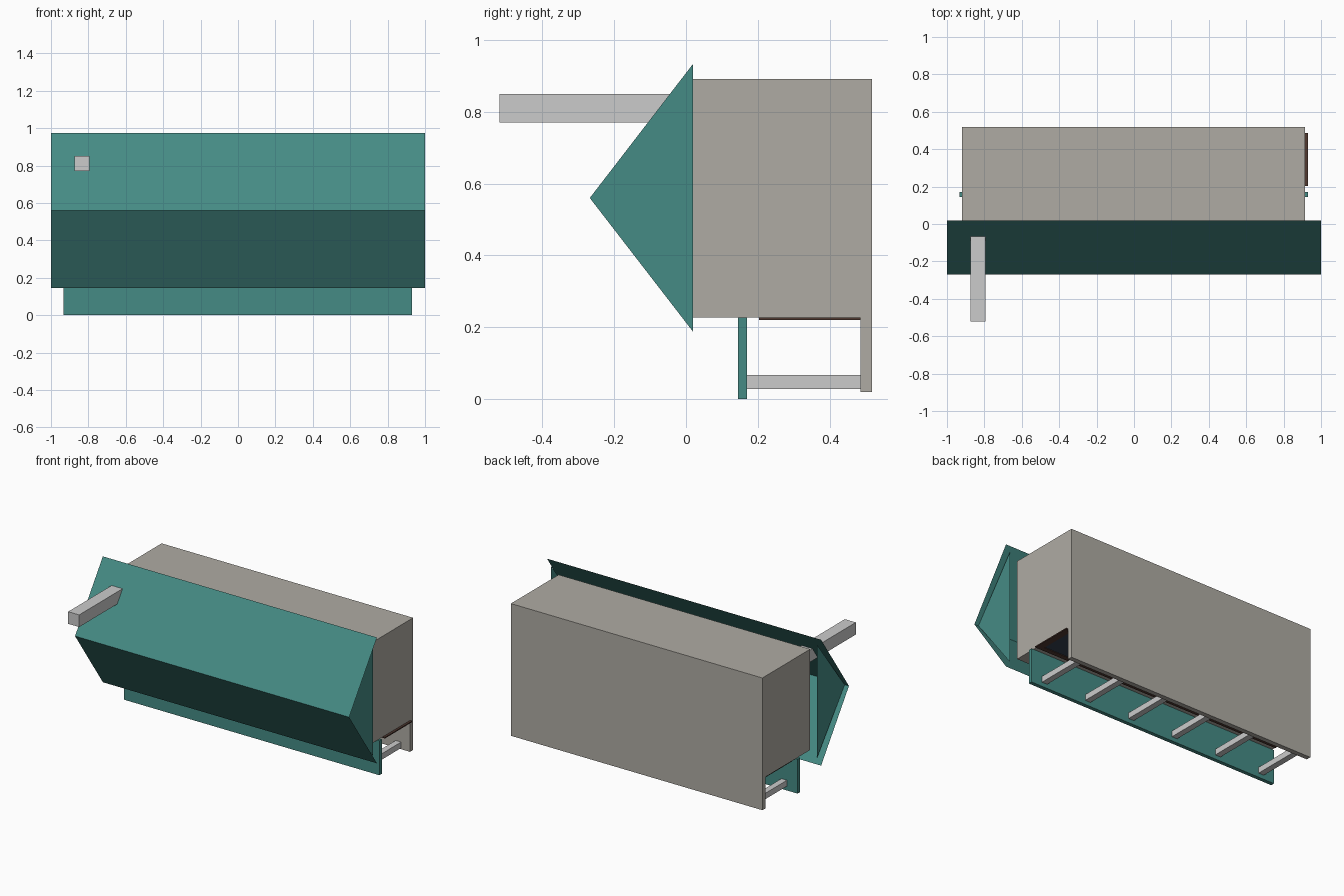
import bpy

if "Cube" in bpy.data.objects:
    bpy.data.objects.remove(bpy.data.objects["Cube"])


def mat(name, rgb):
    m = bpy.data.materials.new(name)
    m.diffuse_color = (*rgb, 1)
    m.use_nodes = True
    m.node_tree.nodes["Principled BSDF"].inputs["Base Color"].default_value = m.diffuse_color
    return m


TEAL = mat("teal", (0.06, 0.26, 0.235))
STONE = mat("warm_grey", (0.43, 0.41, 0.37))
BROWN = mat("brown", (0.08, 0.04, 0.03))
NAVY = mat("dark_glass", (0.035, 0.05, 0.08))


def mesh(name, verts, faces, material=None):
    me = bpy.data.meshes.new(name)
    me.from_pydata(verts, [], faces)
    ob = bpy.data.objects.new(name, me)
    bpy.context.collection.objects.link(ob)
    if material:
        me.materials.append(material)
    return ob


def box(name, x0, x1, y0, y1, z0, z1, material=None):
    v = [(x, y, z) for x in (x0, x1) for y in (y0, y1) for z in (z0, z1)]
    f = [(0, 1, 3, 2), (4, 6, 7, 5), (0, 4, 5, 1),
         (2, 3, 7, 6), (0, 2, 6, 4), (1, 5, 7, 3)]
    return mesh(name, v, f, material)


# Main body and the plate hanging under its rear edge
box("body", -0.92, 0.915, 0.02, 0.518, 0.227, 0.892, STONE)
box("rear_plate", -0.92, 0.915, 0.486, 0.518, 0.02, 0.227, STONE)

# Folded front sheet: thin V open at the back
profile = [(0.02, 0.145), (-0.27, 0.56), (0.02, 0.975)]
mesh("front_sheet", [(x, y, z) for x in (-1, 1) for y, z in profile],
     [(0, 3, 4, 1), (1, 4, 5, 2)], TEAL)

# Inset triangular ends of the front sheet
for side, x in (("left", -0.97), ("right", 0.97)):
    tri = [(x, 0.02, 0.187), (x, 0.02, 0.934), (x, -0.268, 0.56)]
    mesh(side + "_end_triangle", tri, [(0, 1, 2) if x > 0 else (0, 2, 1)], TEAL)
    bpy.data.objects[side + "_end_triangle"].data.flip_normals()

# Arm sticking out of the front
box("front_arm", -0.875, -0.795, -0.52, 0.02, 0.77, 0.85)

# Lower skirt and the struts tying it to the rear plate
box("skirt", -0.933, 0.93, 0.145, 0.17, 0, 0.227, TEAL)
for i in range(6):
    x = -0.835 + i * 0.333
    box(f"strut_{i + 1}", x - 0.02, x + 0.02, 0.17, 0.486, 0.028, 0.067)

# Underside panes in a brown frame
box("underside_pane", -0.90, 0.91, 0.22, 0.47, 0.224, 0.2275, NAVY)
for name, y0, y1 in (("front", 0.203, 0.235), ("rear", 0.455, 0.486)):
    box("frame_rail_" + name, -0.915, 0.93, y0, y1, 0.22, 0.2275, BROWN)
for i in range(7):
    x = -0.915 + i * 0.3
    box(f"frame_bar_{i + 1}", x, x + 0.045, 0.235, 0.455, 0.22, 0.2275, BROWN)
